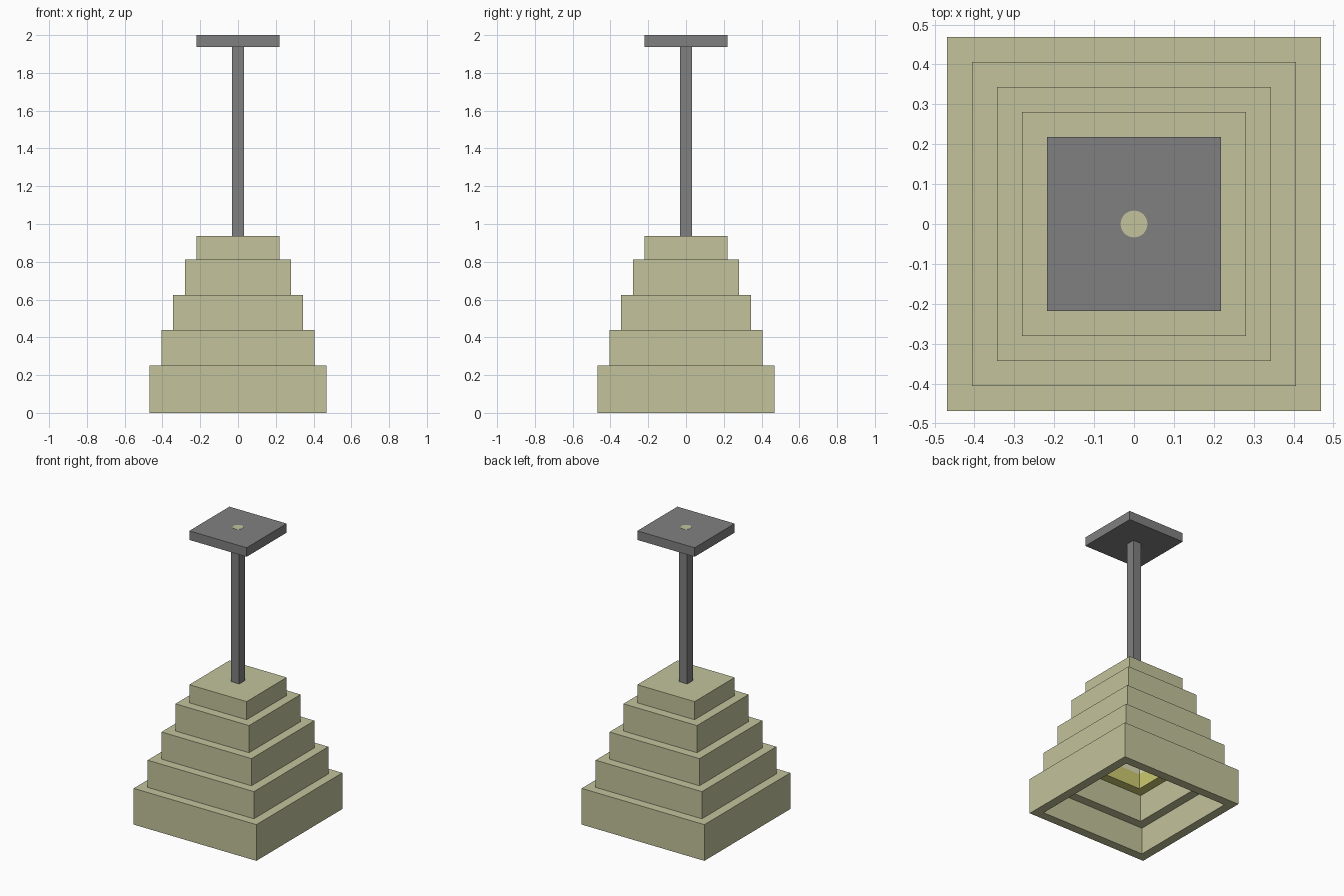
import bpy, bmesh, math

if "Cube" in bpy.data.objects:
    bpy.data.objects.remove(bpy.data.objects["Cube"], do_unlink=True)

U = 1 / 16  # modelling unit


def linear(c):
    c /= 255
    return c / 12.92 if c <= 0.04045 else ((c + 0.055) / 1.055) ** 2.4


def material(name, *rgb):
    m = bpy.data.materials.new(name)
    col = (*[linear(c) for c in rgb], 1)
    m.diffuse_color = col
    m.use_nodes = True
    m.node_tree.nodes["Principled BSDF"].inputs["Base Color"].default_value = col
    return m


BEIGE = material("beige shade", 195, 195, 156)
GREY = material("grey metal", 128, 128, 128)
YELLOW = material("lit yellow", 205, 202, 112)
CREAM = material("lit cream", 222, 219, 182)


def finish(name, bm, mats):
    bmesh.ops.recalc_face_normals(bm, faces=bm.faces)
    me = bpy.data.meshes.new(name)
    bm.to_mesh(me)
    bm.free()
    for m in mats:
        me.materials.append(m)
    ob = bpy.data.objects.new(name, me)
    bpy.context.collection.objects.link(ob)
    return ob


def square_loft(name, profile, mats, slots=None, closed=False):
    """Skin square loops of (half width, height); slots colours each span."""
    bm = bmesh.new()
    loops = [[bm.verts.new((sx * h, sy * h, z))
              for sx, sy in ((-1, -1), (1, -1), (1, 1), (-1, 1))] for h, z in profile]
    n = len(loops)
    for i in range(n if closed else n - 1):
        a, b = loops[i], loops[(i + 1) % n]
        for k in range(4):
            j = (k + 1) % 4
            f = bm.faces.new((a[k], a[j], b[j], b[k]))
            f.material_index = slots[i] if slots else 0
    if not closed:
        for loop, s in ((loops[0], 0), (loops[-1], -1)):
            f = bm.faces.new(loop)
            f.material_index = slots[s] if slots else 0
    return finish(name, bm, mats)


# Stepped shade: hollow square tiers, each tucked one unit into the one below
tiers = [(7.5, 0, 4), (6.5, 3, 7), (5.5, 6, 10), (4.5, 9, 13)]
for i, (half, z0, z1) in enumerate(tiers):
    o, inner, lo, hi = half * U, (half - 1) * U, z0 * U, z1 * U
    mid = lo + 1.7 * U
    glow = [(0, 0, 0, 0, 0), (0, 0, 0, 0, 0), (0, 0, 2, 1, 1), (0, 0, 2, 2, 2)][i]
    square_loft(f"shade_tier_{i + 1}",
                [(o, lo), (o, hi), (inner, hi), (inner, mid), (inner, lo)],
                [BEIGE, YELLOW, CREAM], glow, closed=True)

# Top tier: an inverted cup closing the shade
o, inner = 3.5 * U, 2.5 * U
square_loft("shade_top_tier",
            [(o, 15 * U), (o, 12 * U), (inner, 12 * U), (inner, 14 * U)],
            [BEIGE, CREAM], [0, 1, 1])

# Hanging rod and ceiling plate
square_loft("hanging_rod", [(0.5 * U, 15 * U), (0.5 * U, 31 * U)], [GREY])
square_loft("ceiling_plate", [(3.5 * U, 31 * U), (3.5 * U, 32 * U)], [GREY])

# Round inlay in the middle of the ceiling plate
bm = bmesh.new()
bmesh.ops.create_cone(bm, cap_ends=True, segments=16, radius1=0.034, radius2=0.034, depth=0.002)
bmesh.ops.translate(bm, verts=bm.verts, vec=(0, 0, 32 * U))
finish("plate_inlay", bm, [BEIGE])
